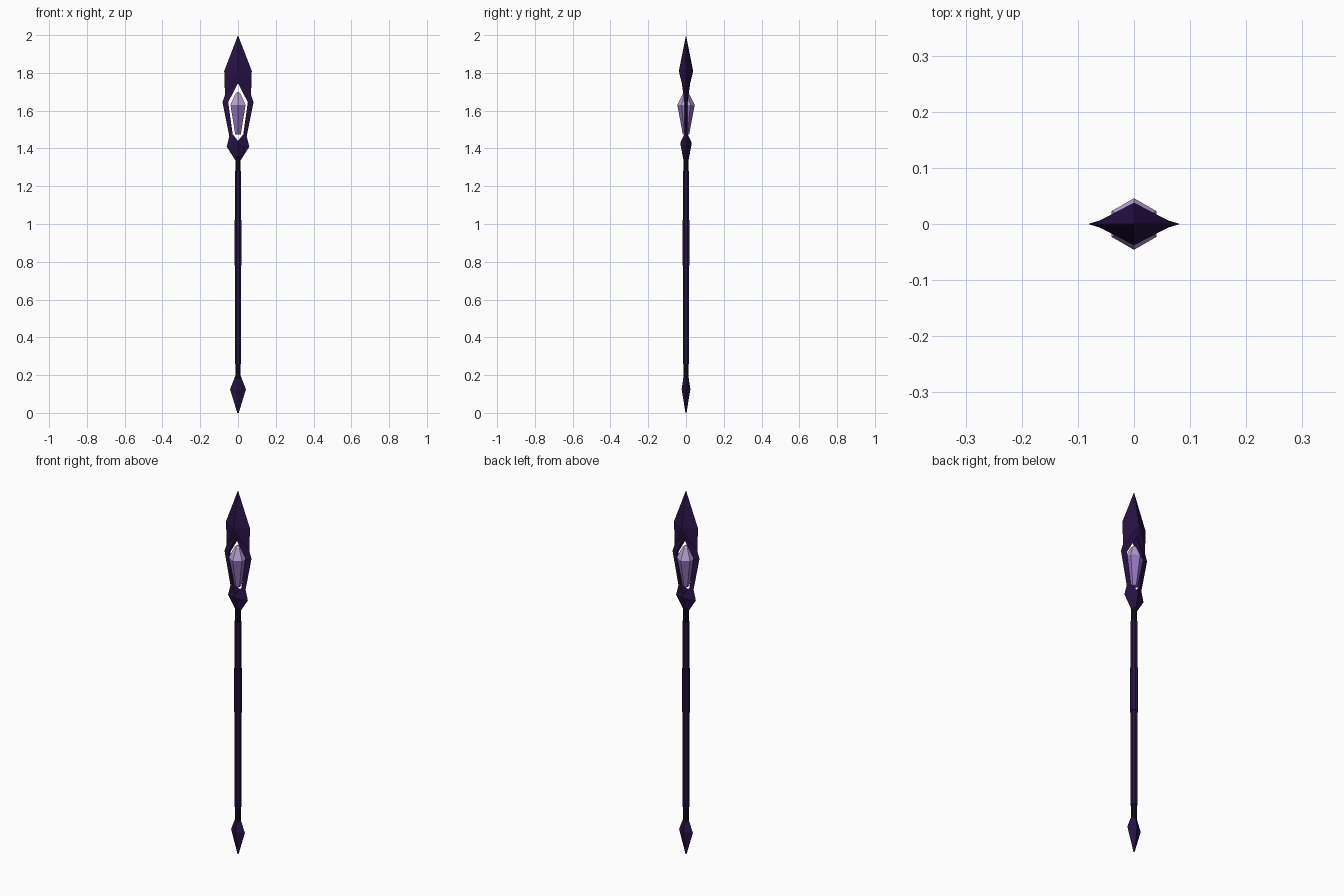
import bpy, bmesh, math

if "Cube" in bpy.data.objects:
    bpy.data.objects.remove(bpy.data.objects["Cube"])


def material(name, rgb):
    m = bpy.data.materials.new(name)
    m.diffuse_color = (*rgb, 1)
    m.use_nodes = True
    m.node_tree.nodes["Principled BSDF"].inputs["Base Color"].default_value = m.diffuse_color
    return m


DARK = material("dark purple", (0.021, 0.006, 0.062))
BLACK = material("near black", (0.006, 0.005, 0.012))
GEM = material("violet crystal", (0.30, 0.18, 0.52))
PALE = material("pale crystal", (0.48, 0.36, 0.66))


def finish(name, bm, *mats):
    bmesh.ops.recalc_face_normals(bm, faces=bm.faces)
    me = bpy.data.meshes.new(name)
    bm.to_mesh(me)
    bm.free()
    ob = bpy.data.objects.new(name, me)
    bpy.context.collection.objects.link(ob)
    for m in mats:
        me.materials.append(m)
    return ob


def stack(name, rings, n, mats, start=0.0, rule=None):
    """Flat-sided solid lofted through rings of (z, x radius, y radius)."""
    bm = bmesh.new()
    loops = []
    for z, rx, ry in rings:
        angles = [start + 2 * math.pi * i / n for i in range(n)]
        loops.append([bm.verts.new((rx * math.cos(a), ry * math.sin(a), z)) for a in angles])
    for lo, hi in zip(loops, loops[1:]):
        for i in range(n):
            j = (i + 1) % n
            bm.faces.new((lo[i], lo[j], hi[j], hi[i]))
    bm.faces.new(loops[0][::-1])
    bm.faces.new(loops[-1])
    if rule:
        for f in bm.faces:
            f.material_index = rule(f.calc_center_median())
    return finish(name, bm, *mats)


# Shaft with slim dark collars and a thicker grip
stack("shaft", [(0.26, .018, .018), (1.28, .018, .018)], 8, [DARK], math.pi / 8)
stack("grip", [(0.78, .0205, .0205), (1.02, .0205, .0205)], 8, [DARK], math.pi / 8)
for name, z0, z1 in (("lower_collar", 0.18, 0.26), ("upper_collar", 1.28, 1.36)):
    stack(name, [(z0, .015, .015), (z1, .015, .015)], 8, [BLACK], math.pi / 8)

# Pommel: flattened diamond spike
stack("pommel", [(0, .004, .003), (0.02, .010, .006), (0.125, .042, .023), (0.2, .013, .012)], 4, [DARK])

# Spear head: one quadrant of a ridged blade with a window, mirrored twice
P = {
    "tip": (0, 0, 2.0), "a": (.073, 0, 1.81), "b": (.069, 0, 1.685), "c": (.082, 0, 1.645),
    "d": (.046, 0, 1.465), "e": (.060, 0, 1.41), "f": (.016, 0, 1.34), "g": (0, 0, 1.34),
    "r1": (0, -.038, 1.81), "r2": (0, -.030, 1.425), "r3": (0, -.014, 1.34),
    "h0": (0, -.022, 1.745), "h1": (.052, -.009, 1.645), "h2": (.028, -.009, 1.475), "h3": (0, -.026, 1.44),
    "i0": (0, 0, 1.745), "i1": (.052, 0, 1.645), "i2": (.028, 0, 1.475), "i3": (0, 0, 1.44),
}
FACES = ["tip a r1", "r1 a b", "r1 b h0", "h0 b h1", "b c h1", "h1 c d h2", "h2 d e", "h2 e h3",
         "h3 e r2", "r2 e f r3", "r3 f g", "h0 h1 i1 i0", "h1 h2 i2 i1", "h2 h3 i3 i2"]
bm = bmesh.new()
V = {k: bm.verts.new(co) for k, co in P.items()}
for f in FACES:
    bm.faces.new([V[k] for k in f.split()])
head = finish("spear_head", bm, DARK)
mod = head.modifiers.new("mirror", "MIRROR")
mod.use_axis = (True, True, False)
mod.use_clip = True

# Six-sided crystal floating in the window, paler on its cap
stack("crystal", [(1.475, .017, .017), (1.63, .046, .046), (1.69, .016, .016), (1.70, .003, .003)],
      6, [GEM, PALE], math.pi / 6, lambda c: 1 if c.z > 1.64 else 0)
